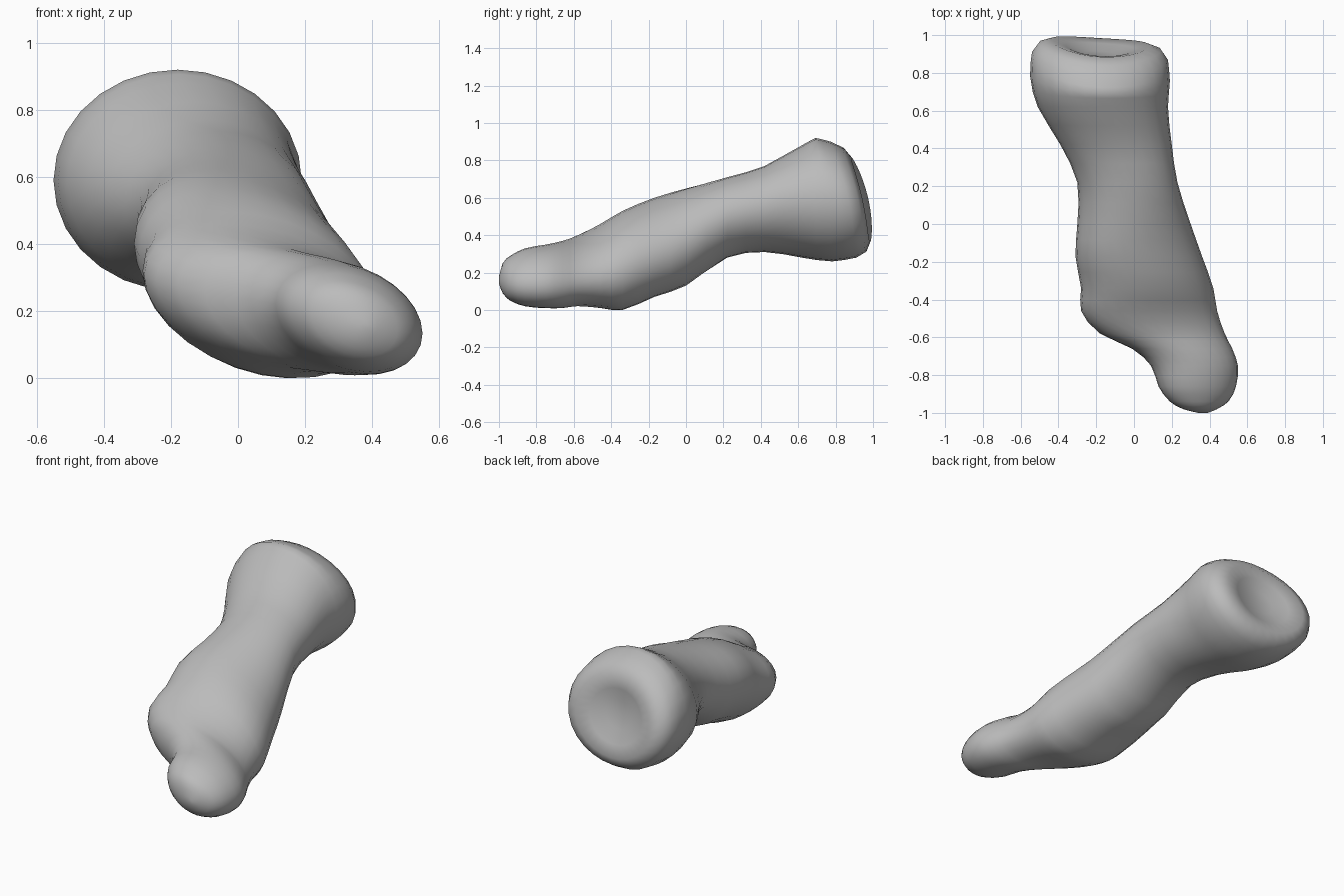
import bpy, bmesh
from math import sin, cos, tau, sqrt
from mathutils import Vector

default_cube = bpy.data.objects.get("Cube")
if default_cube:
    bpy.data.objects.remove(default_cube)

SIDES = 28
STEPS = 2

bone_grey = bpy.data.materials.new("bone_grey")
bone_grey.use_nodes = True
colour = (0.5, 0.5, 0.5, 1)
bone_grey.diffuse_color = colour
bone_grey.node_tree.nodes["Principled BSDF"].inputs["Base Color"].default_value = colour

# Key sections along the shaft: y, right edge, left edge, underside, top
keys = [Vector(section) for section in (
    (-1, .34, .39, .14, .18),
    (-.98, .26, .44, .09, .25),
    (-.94, .19, .5, .05, .29),
    (-.86, .13, .54, .02, .33),
    (-.75, .09, .55, .01, .35),
    (-.66, -.01, .52, .01, .37),
    (-.58, -.18, .48, .02, .4),
    (-.46, -.28, .44, .01, .46),
    (-.34, -.28, .42, 0, .53),
    (-.17, -.31, .36, .07, .6),
    (0, -.3, .3, .13, .65),
    (.22, -.3, .23, .28, .71),
    (.42, -.39, .2, .31, .77),
    (.62, -.51, .18, .28, .88),
    (.77, -.55, .19, .26, .92),
    (.89, -.54, .18, .28, .9),
)]

# Rear joint: rounded rim, then hollow face, as scale of the last section and y
joint_steps = ((.9, .94), (.73, .96), (.5, .935), (.25, .9))


def slope(index):
    """Tangent of the section curve with respect to y."""
    before = keys[max(index - 1, 0)]
    after = keys[min(index + 1, len(keys) - 1)]
    return (after - before) / (after[0] - before[0])


def blend(index, t):
    """Smooth section between one key and the next."""
    start, end = keys[index], keys[index + 1]
    span = end[0] - start[0]
    ease = t * t * (3 - 2 * t)
    leave = t * (1 - t) ** 2 * span
    arrive = t * t * (t - 1) * span
    return start.lerp(end, ease) + slope(index) * leave + slope(index + 1) * arrive


def shrink(section, scale, y):
    """Section pulled in towards its own centre and moved to y."""
    _, right, left, under, top = section
    middle = Vector((y, (right + left) / 2, (right + left) / 2,
                     (under + top) / 2, (under + top) / 2))
    result = middle.lerp(section, scale)
    result[0] = y
    return result


def add_ring(bm, section):
    """Ellipse that rolls along the front half and leans at the rear joint."""
    y, right, left, under, top = section
    centre = Vector(((right + left) / 2, y, (under + top) / 2))
    width, height = (left - right) / 2, (top - under) / 2
    roll = -.2 * min(max((.25 - y) / .35, 0), 1)
    rear = min(max((y - .6) / .3, 0), 1)
    rear *= rear * (3 - 2 * rear)
    height = sqrt(height ** 2 - (roll * width) ** 2)
    ring = []
    for side in range(SIDES):
        angle = tau * side / SIDES
        across = width * cos(angle)
        up = height * sin(angle) + roll * across
        along = -rear * (.22 * up + up * up / 2 + .06 * across)
        ring.append(bm.verts.new(centre + Vector((across, along, up))))
    return ring


# Foot bone: front knuckles, shaft and hollow rear joint in one lofted skin
sections = [blend(index, step / STEPS)
            for index in range(len(keys) - 1) for step in range(STEPS)]
sections.append(keys[-1])
sections += [shrink(keys[-1], scale, y) for scale, y in joint_steps]

bm = bmesh.new()
rings = [add_ring(bm, section) for section in sections]
for ring, following in zip(rings, rings[1:]):
    for side in range(SIDES):
        beside = (side + 1) % SIDES
        bm.faces.new((ring[side], ring[beside], following[beside], following[side]))
caps = [bm.faces.new(rings[0]), bm.faces.new(rings[-1])]
bmesh.ops.poke(bm, faces=caps)
bmesh.ops.recalc_face_normals(bm, faces=bm.faces)

mesh = bpy.data.meshes.new("foot_bone")
bm.to_mesh(mesh)
bm.free()
mesh.materials.append(bone_grey)
bone = bpy.data.objects.new("foot_bone", mesh)
bpy.context.collection.objects.link(bone)

# Smooth skin, with only the tightest folds left sharp
bpy.ops.object.select_all(action='DESELECT')
bone.select_set(True)
bpy.context.view_layer.objects.active = bone
bpy.ops.object.shade_smooth_by_angle(angle=1)
